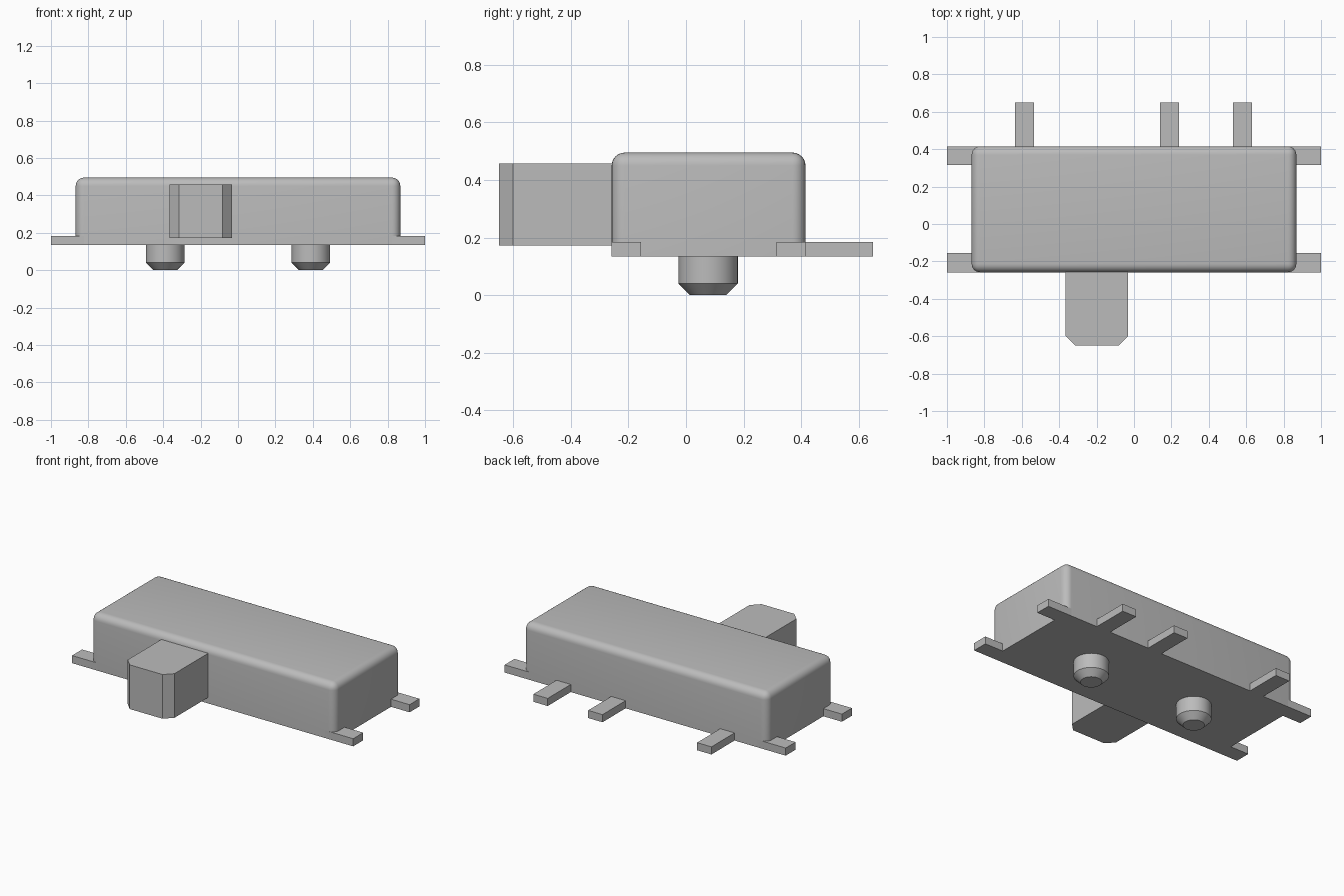
import bpy
import bmesh
import math

cube = bpy.data.objects.get("Cube")
if cube:
    bpy.data.objects.remove(cube, do_unlink=True)

GREY = (0.50, 0.50, 0.50, 1.0)
grey = bpy.data.materials.new("plain grey")
grey.use_nodes = True
grey.diffuse_color = GREY
grey.node_tree.nodes["Principled BSDF"].inputs["Base Color"].default_value = GREY


def finish(name, bm, smooth=False):
    bmesh.ops.recalc_face_normals(bm, faces=bm.faces)
    mesh = bpy.data.meshes.new(name)
    bm.to_mesh(mesh)
    bm.free()
    mesh.materials.append(grey)
    obj = bpy.data.objects.new(name, mesh)
    bpy.context.collection.objects.link(obj)
    if smooth:
        bpy.ops.object.select_all(action="DESELECT")
        obj.select_set(True)
        bpy.context.view_layer.objects.active = obj
        bpy.ops.object.shade_smooth_by_angle(angle=math.radians(30))
    return obj


def box(name, low, high, radius=0, segments=1, pick=None):
    """Box between two corners; pick chooses the edges to bevel."""
    bm = bmesh.new()
    bmesh.ops.create_cube(bm, size=1)
    for v in bm.verts:
        v.co = [(a + b) / 2 + c * (b - a) for a, b, c in zip(low, high, v.co)]
    if radius:
        edges = [e for e in bm.edges if pick(*(v.co for v in e.verts))]
        bmesh.ops.bevel(bm, geom=edges, offset=radius, segments=segments,
                        profile=0.5, affect="EDGES")
    return finish(name, bm, segments > 1)


BASE, TAB_TOP, TOP = 0.135, 0.184, 0.495
FRONT, BACK, SIDE = -0.258, 0.415, 0.868

# Housing, rounded everywhere except around its underside
box("housing", (-SIDE, FRONT, BASE), (SIDE, BACK, TOP), 0.045, 6,
    lambda a, b: max(a.z, b.z) > TOP - 0.01)

# Mounting tabs at the four corners, square at the housing corners
for side, sign in (("right", -1), ("left", 1)):
    xs = sorted((sign * 0.80, sign * 1.0))
    for end, y0, y1 in (("front", FRONT, -0.156), ("back", 0.315, BACK)):
        box(f"{end}_{side}_tab", (xs[0], y0, BASE), (xs[1], y1, TAB_TOP))

# Contact pins along the back
for i, x in enumerate((-0.585, 0.19, 0.58), 1):
    box(f"contact_pin_{i}", (x - 0.051, 0.36, BASE), (x + 0.051, 0.65, TAB_TOP))

# Slider knob with chamfered front corners
box("slider_knob", (-0.365, -0.65, 0.173), (-0.032, FRONT + 0.02, 0.457), 0.05, 1,
    lambda a, b: abs(a.z - b.z) > 0.1 and a.y < -0.6)

# Locating pegs underneath, turned from a chamfered profile
for side, x in (("right", -0.39), ("left", 0.39)):
    bm = bmesh.new()
    profile = [(0, 0), (0.063, 0), (0.103, 0.04), (0.103, BASE + 0.02), (0, BASE + 0.02)]
    verts = [bm.verts.new((x + r, 0.077, z)) for r, z in profile]
    edges = [bm.edges.new(pair) for pair in zip(verts, verts[1:])]
    bmesh.ops.spin(bm, geom=verts + edges, cent=(x, 0.077, 0), axis=(0, 0, 1),
                   angle=math.tau, steps=48)
    bmesh.ops.remove_doubles(bm, verts=bm.verts, dist=0.0005)
    finish(f"{side}_peg", bm, True)
